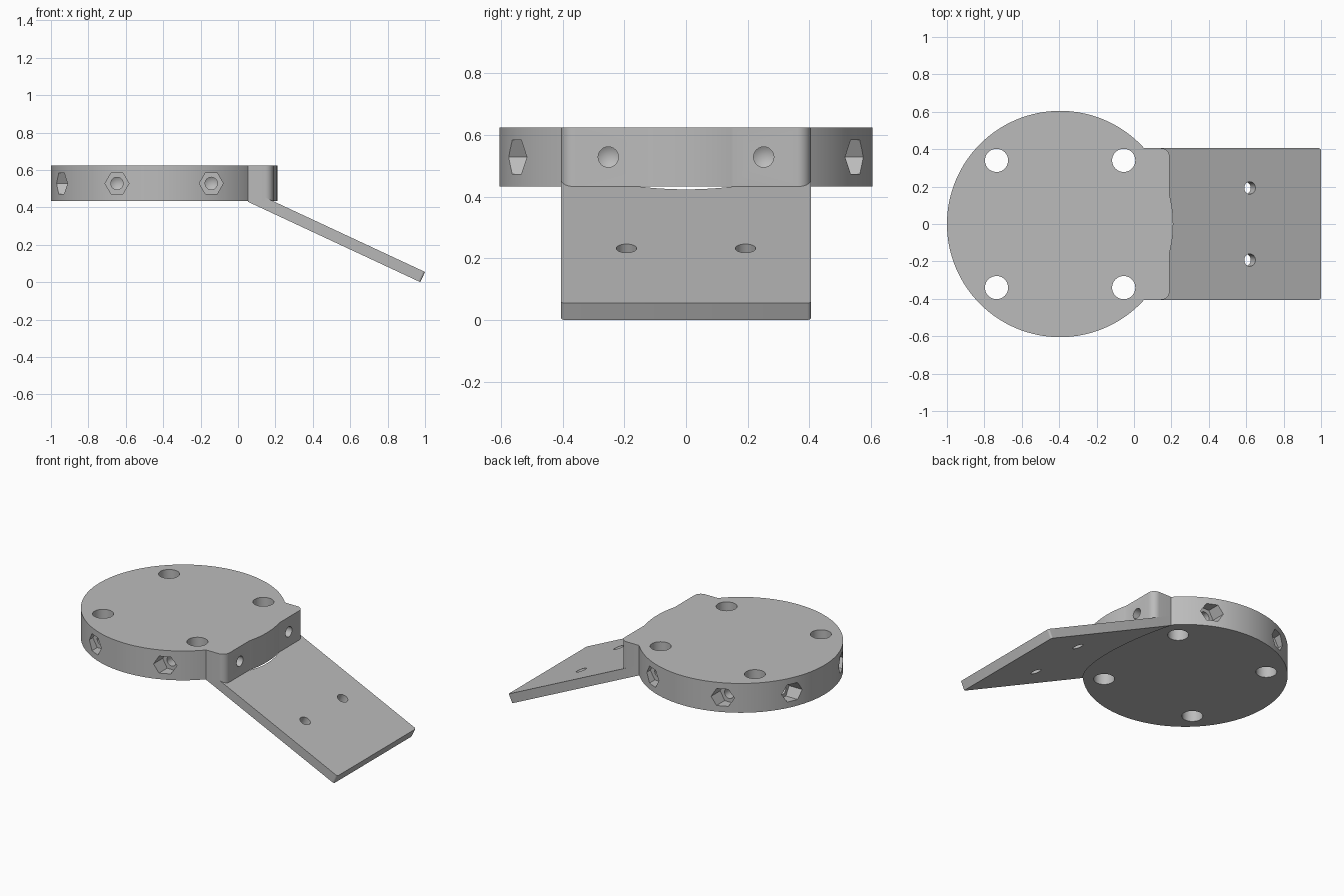
import bpy, bmesh, math
from mathutils import Vector, Matrix

if "Cube" in bpy.data.objects:
    bpy.data.objects.remove(bpy.data.objects["Cube"], do_unlink=True)

CX, R = -0.395, 0.605          # disc centre and radius
Z0, Z1 = 0.433, 0.624          # underside and top of the body
HALF = 0.405                   # half width of block and plate
MID = 0.528                    # height of the side pockets
TILT = math.radians(25)

grey = bpy.data.materials.new("plain_grey")
grey.use_nodes = True
colour = (0.5, 0.5, 0.5, 1)
grey.diffuse_color = colour
grey.node_tree.nodes["Principled BSDF"].inputs["Base Color"].default_value = colour


def circle(n, r):
    return [(r * math.cos(2 * math.pi * i / n), r * math.sin(2 * math.pi * i / n))
            for i in range(n)]


def rounded_rect(hx, hy, r, steps=8):
    pts = []
    for k, (sx, sy) in enumerate([(1, 1), (-1, 1), (-1, -1), (1, -1)]):
        for i in range(steps + 1):
            a = (k + i / steps) * math.pi / 2
            pts.append((sx * (hx - r) + r * math.cos(a), sy * (hy - r) + r * math.sin(a)))
    return pts


def prism(name, profile, low, high, matrix=Matrix(), tip=0):
    """Extrude a profile along local z; a tip turns the low end into a cone."""
    bm = bmesh.new()
    bottom = [bm.verts.new((x, y, low)) for x, y in profile]
    top = [bm.verts.new((x, y, high)) for x, y in profile]
    bm.faces.new(top)
    apex = bm.verts.new((0, 0, low - tip)) if tip else None
    if not tip:
        bm.faces.new(bottom[::-1])
    for i in range(len(profile)):
        j = (i + 1) % len(profile)
        bm.faces.new((bottom[i], bottom[j], top[j], top[i]))
        if tip:
            bm.faces.new((bottom[j], bottom[i], apex))
    bm.transform(matrix)
    bmesh.ops.recalc_face_normals(bm, faces=bm.faces)
    mesh = bpy.data.meshes.new(name)
    bm.to_mesh(mesh)
    bm.free()
    mesh.materials.append(grey)
    obj = bpy.data.objects.new(name, mesh)
    bpy.context.collection.objects.link(obj)
    return obj


def combine(target, tool, operation="DIFFERENCE"):
    mod = target.modifiers.new("combine", "BOOLEAN")
    mod.operation, mod.solver, mod.object = operation, "EXACT", tool
    bpy.context.view_layer.objects.active = target
    bpy.ops.object.modifier_apply(modifier=mod.name)
    bpy.data.objects.remove(tool, do_unlink=True)


def finish(obj):
    bpy.ops.object.select_all(action="DESELECT")
    obj.select_set(True)
    bpy.context.view_layer.objects.active = obj
    bpy.ops.object.shade_smooth_by_angle(angle=math.radians(30))


def side_frame(direction, offset):
    """Local z points outward, local y up, origin on the disc axis plus an offset."""
    w = Vector(direction)
    up = Vector((0, 0, 1))
    u = up.cross(w)
    frame = Matrix((u, up, w)).transposed().to_4x4()
    frame.translation = Vector((CX, 0, MID)) + u * offset
    return frame


# Round body merged with the square mounting block
body = prism("round_body", circle(128, R), Z0, Z1, Matrix.Translation((CX, 0, 0)))
block_hx = (0.19 - CX) / 2
block = prism("mounting_block", rounded_rect(block_hx, HALF, 0.045), Z0, Z1,
              Matrix.Translation((CX + block_hx, 0, 0)))
combine(body, block, "UNION")

# Four vertical through holes
for sx in (-1, 1):
    for sy in (-1, 1):
        combine(body, prism("bolt_hole", circle(40, 0.062), Z0 - 0.1, Z1 + 0.1,
                            Matrix.Translation((CX + 0.34 * sx, 0.34 * sy, 0))))

# Hexagonal pockets around the rim, each with a drilled blind hole
for direction in ((0, -1, 0), (0, 1, 0), (-1, 0, 0)):
    for offset in (-0.252, 0.252):
        frame = side_frame(direction, offset)
        combine(body, prism("hex_pocket", circle(6, 0.064), 0.48, 0.75, frame))
        combine(body, prism("drill_hole", circle(24, 0.033), 0.40, 0.52, frame, tip=0.02))

# Two drilled holes in the flat end of the block
for offset in (-0.252, 0.252):
    combine(body, prism("end_hole", circle(24, 0.033), 0.47, 0.75,
                        side_frame((1, 0, 0), offset), tip=0.02))
finish(body)

# Sloping plate, trimmed to the round body
LENGTH, THICK = 1.15, 0.06
tilt = Matrix.Translation((1.0, 0, 0.0545)) @ Matrix.Rotation(TILT, 4, "Y")
plate = prism("sloping_plate", rounded_rect(LENGTH / 2, HALF, 0.012, 4), -THICK, 0,
              tilt @ Matrix.Translation((-LENGTH / 2, 0, 0)))
combine(plate, prism("trim", circle(128, R - 0.001), 0, 1, Matrix.Translation((CX, 0, 0))))

# Two holes square to the plate
for y in (-0.193, 0.193):
    combine(plate, prism("plate_hole", circle(32, 0.033), -0.2, 0.2,
                         tilt @ Matrix.Translation((-0.42, y, 0))))
finish(plate)
